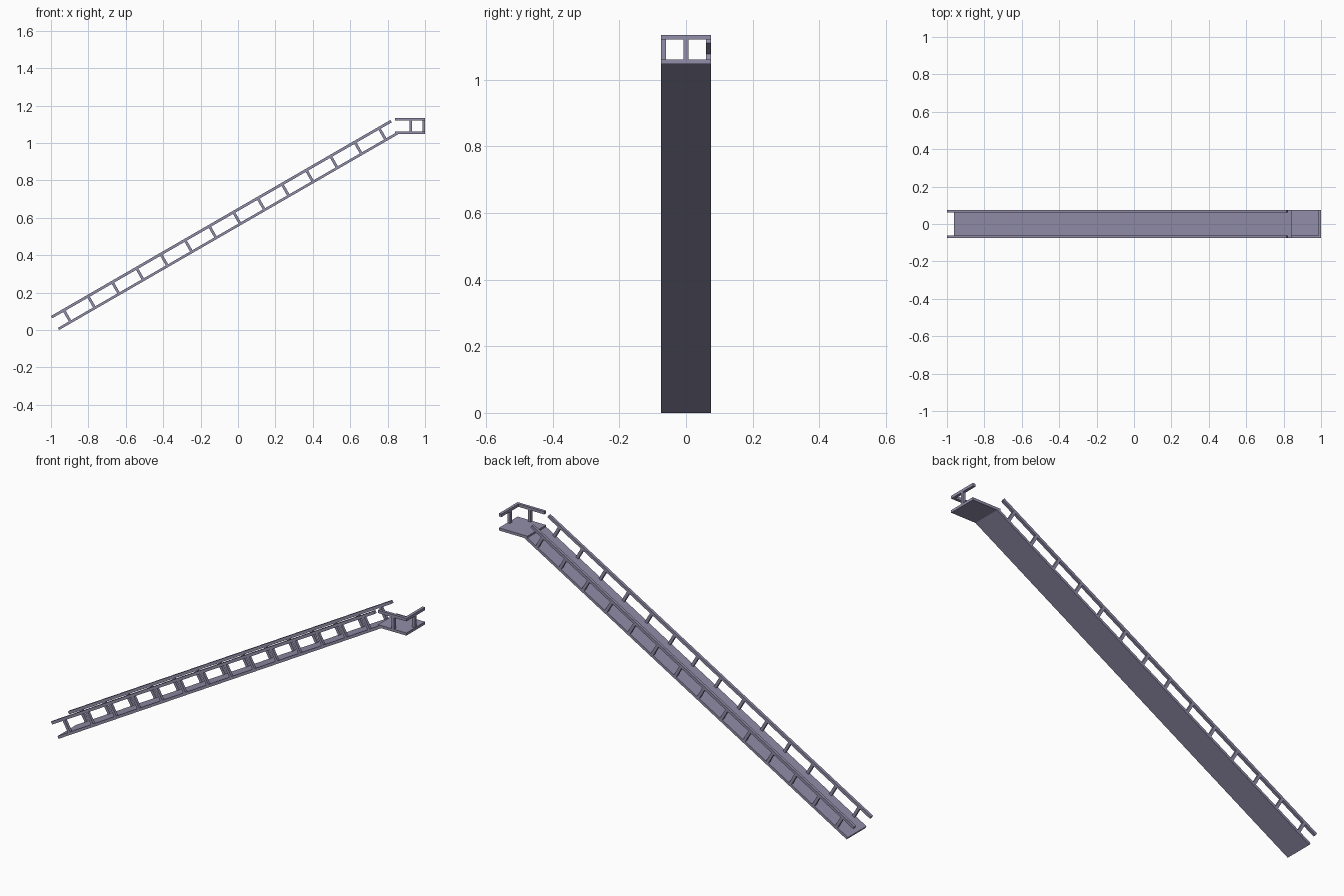
import bpy
from mathutils import Matrix, Vector
from math import radians

if "Cube" in bpy.data.objects:
    bpy.data.objects.remove(bpy.data.objects["Cube"])

H, T, B, W = 0.087, 0.0135, 0.0145, 0.075   # full height, deck thickness, bar size, half width
LENGTH, POSTS = 2.096, 14
START_X, TOP_Z, LAND_X = -1 + H / 2, 1.048, 0.84

# local frame of the slope: x along, z perpendicular
slope = Matrix.Translation((START_X, 0, 0)) @ Matrix.Rotation(-radians(30), 4, 'Y')
level = Matrix.Translation((0, 0, TOP_Z))

paint = bpy.data.materials.new("violet_grey")
paint.diffuse_color = (0.29, 0.27, 0.40, 1)
paint.use_nodes = True
paint.node_tree.nodes["Principled BSDF"].inputs["Base Color"].default_value = paint.diffuse_color


def box(name, lo, hi, frame):
    lo, hi = Vector(lo), Vector(hi)
    bpy.ops.mesh.primitive_cube_add(size=1)
    ob = bpy.context.object
    ob.name = name
    size = hi - lo
    ob.data.transform(frame @ Matrix.Translation((lo + hi) / 2) @ Matrix.Diagonal((*size, 1)))
    ob.data.materials.append(paint)
    return ob


# sloping walkway
box("ramp_deck", (0, -W, 0), (LENGTH, W, T), slope)

# handrails and posts on both sides of the slope
for side, y in (("front", -W), ("back", W - B)):
    box(f"{side}_ramp_rail", (0, y, H - B), (LENGTH, y + B, H), slope)
    for i in range(POSTS):
        u = (i + 0.5) * LENGTH / POSTS
        box(f"{side}_ramp_post_{i + 1}", (u - B / 2, y, T), (u + B / 2, y + B, H - B), slope)

# landing at the top, open on the back side
box("landing_deck", (LAND_X, -W, 0), (1, W, T), level)
box("landing_front_rail", (LAND_X, -W, H - B), (1, -W + B, H), level)
box("landing_end_rail", (1 - B, -W + B, H - B), (1, W, H), level)
mid = 0.924
box("landing_front_post", (mid - B / 2, -W, T), (mid + B / 2, -W + B, H - B), level)
box("landing_end_post", (1 - B, -B / 2, T), (1, B / 2, H - B), level)
